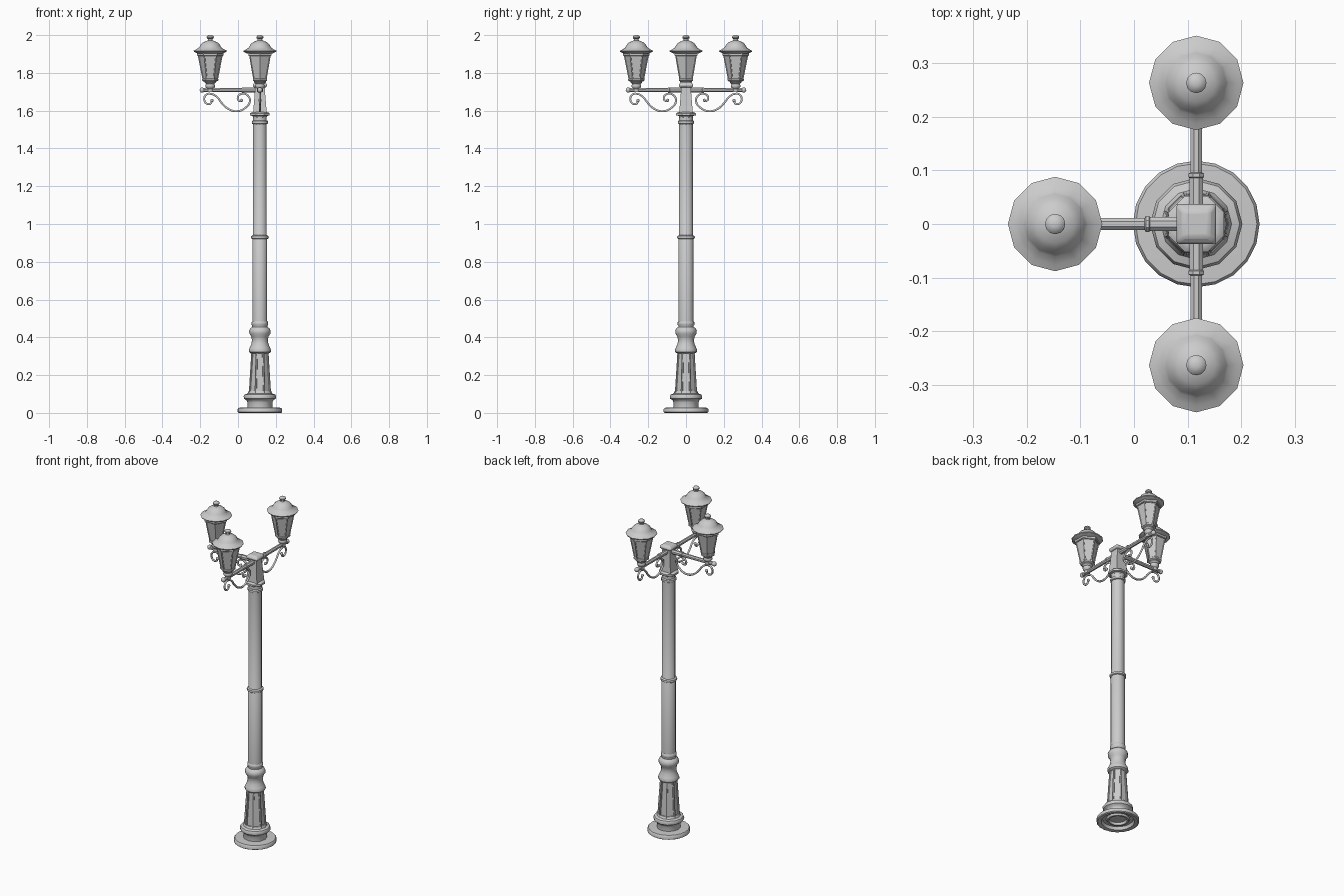
import bpy, bmesh
from math import pi, cos, sin, radians
from mathutils import Matrix, Vector

if "Cube" in bpy.data.objects:
    bpy.data.objects.remove(bpy.data.objects["Cube"])

POST = Vector((0.116, 0, 0))
REACH = 0.263


def finish(name, bm, mat, angle=40):
    bmesh.ops.recalc_face_normals(bm, faces=bm.faces)
    me = bpy.data.meshes.new(name)
    bm.to_mesh(me)
    bm.free()
    ob = bpy.data.objects.new(name, me)
    bpy.context.collection.objects.link(ob)
    ob.matrix_world = mat
    bpy.ops.object.select_all(action='DESELECT')
    ob.select_set(True)
    bpy.context.view_layer.objects.active = ob
    bpy.ops.object.shade_smooth_by_angle(angle=radians(angle))
    return ob


def lathe(name, profile, sides, mat, phase=0.0, angle=40, inset=None):
    """Turn (radius, height) points about local z; inset=(width, depth) sinks the side panels."""
    bm = bmesh.new()
    rings = []
    for r, z in profile:
        rings.append([bm.verts.new((r * cos(phase + 2 * pi * i / sides),
                                    r * sin(phase + 2 * pi * i / sides), z))
                      for i in range(sides)])
    walls = []
    for a, b in zip(rings, rings[1:]):
        for i in range(sides):
            j = (i + 1) % sides
            walls.append(bm.faces.new((a[i], a[j], b[j], b[i])))
    bm.faces.new(rings[0][::-1])
    bm.faces.new(rings[-1])
    bmesh.ops.recalc_face_normals(bm, faces=bm.faces)
    if inset:
        bmesh.ops.inset_individual(bm, faces=walls, thickness=inset[0])
        bmesh.ops.inset_individual(bm, faces=walls, thickness=0.002, depth=-inset[1])
    return finish(name, bm, mat, angle)


at_post = Matrix.Translation(POST)

# Foot plate with hollow underside
lathe("foot_plate", [(0.045, 0.04), (0.05, 0.010), (0.06, 0.010), (0.066, 0.020), (0.085, 0.020),
                     (0.092, 0.003), (0.112, 0), (0.118, 0.004), (0.118, 0.021), (0.113, 0.027),
                     (0.06, 0.029)], 20, at_post)

# Plinth moulding
lathe("plinth", [(0.066, 0.025), (0.066, 0.055), (0.071, 0.067), (0.084, 0.075), (0.086, 0.088),
                 (0.081, 0.097), (0.066, 0.102), (0.060, 0.115)], 12, at_post)

# Panelled lower shaft
lathe("fluted_shaft", [(0.064, 0.1), (0.049, 0.325)], 8, at_post, pi / 8, 25, (0.008, 0.006))

# Vase moulding above the flutes
lathe("vase_moulding", [(0.048, 0.315), (0.058, 0.323), (0.059, 0.333), (0.054, 0.345),
                        (0.045, 0.365), (0.042, 0.385), (0.046, 0.405), (0.056, 0.420),
                        (0.057, 0.435), (0.051, 0.447), (0.041, 0.455), (0.041, 0.462),
                        (0.044, 0.466), (0.044, 0.480), (0.038, 0.487)], 12, at_post)

# Main pole with its rings
lathe("pole", [(0.040, 0.45), (0.040, 0.925), (0.037, 0.93), (0.037, 1.58)], 12, at_post, pi / 12)
lathe("middle_ring", [(0.038, 0.919), (0.046, 0.924), (0.047, 0.930), (0.046, 0.936),
                      (0.037, 0.941)], 12, at_post)
lathe("upper_ring", [(0.036, 1.528), (0.043, 1.532), (0.043, 1.544), (0.037, 1.549)], 12, at_post)
lathe("capital_flange", [(0.037, 1.562), (0.042, 1.572), (0.056, 1.575), (0.056, 1.586),
                         (0.050, 1.590), (0.042, 1.592)], 8, at_post, pi / 8)

# Square tapering head and rounded cap
q = 2 ** 0.5
lathe("square_head", [(0.036 * q, 1.588), (0.027 * q, 1.70), (0.027 * q, 1.73)], 4, at_post, pi / 4)
cap = lathe("head_cap", [(0.030 * q, 1.722), (0.037 * q, 1.729), (0.037 * q, 1.741),
                         (0.024 * q, 1.752)], 4, at_post, pi / 4)
bev = cap.modifiers.new("round", 'BEVEL')
bev.width = 0.006
bev.segments = 2

# Scroll path: distance from post, height
SCROLL = [(0.254, 1.654), (0.262, 1.637), (0.283, 1.638), (0.295, 1.661), (0.284, 1.685),
          (0.258, 1.689), (0.228, 1.673), (0.200, 1.638), (0.165, 1.608), (0.122, 1.597),
          (0.080, 1.613), (0.053, 1.650), (0.064, 1.680), (0.095, 1.690), (0.117, 1.672),
          (0.110, 1.652), (0.097, 1.655)]


def scroll(name, mat):
    cu = bpy.data.curves.new(name, 'CURVE')
    cu.dimensions = '3D'
    cu.bevel_depth = 0.0058
    cu.bevel_resolution = 1
    cu.use_fill_caps = True
    cu.resolution_u = 4
    sp = cu.splines.new('BEZIER')
    sp.bezier_points.add(len(SCROLL) - 1)
    for p, (d, z) in zip(sp.bezier_points, SCROLL):
        p.co = (d, 0, z)
        p.handle_left_type = p.handle_right_type = 'AUTO'
    ob = bpy.data.objects.new(name, cu)
    bpy.context.collection.objects.link(ob)
    ob.matrix_world = mat


def ball(name, r, pos, mat):
    bm = bmesh.new()
    bmesh.ops.create_uvsphere(bm, u_segments=10, v_segments=6, radius=r)
    bmesh.ops.translate(bm, verts=bm.verts, vec=pos)
    finish(name, bm, mat, 60)


# Three arms, each with scroll and lantern
for side, turn in (("left", pi), ("back", pi / 2), ("front", -pi / 2)):
    base = at_post @ Matrix.Rotation(turn, 4, 'Z')
    along = base @ Matrix.Translation((0, 0, 1.709)) @ Matrix.Rotation(pi / 2, 4, 'Y')
    lathe(side + "_arm", [(0.014, 0.0), (0.014, 0.086), (0.016, 0.088), (0.016, 0.094),
                          (0.012, 0.096), (0.011, 0.305)], 8, along, pi / 8)
    ball(side + "_arm_end", 0.014, (0.306, 0, 1.709), base)
    scroll(side + "_scroll", base)
    ball(side + "_scroll_outer_end", 0.0085, (0.254, 0, 1.654), base)
    ball(side + "_scroll_inner_end", 0.0085, (0.097, 0, 1.655), base)

    lamp = base @ Matrix.Translation((REACH, 0, 0))
    lathe(side + "_lantern_stem", [(0.016, 1.698), (0.016, 1.716), (0.024, 1.724), (0.026, 1.733),
                                   (0.022, 1.741), (0.031, 1.750), (0.031, 1.762)], 12, lamp)
    # Six-sided glazed body between two frames
    lathe(side + "_lantern_sill", [(0.034, 1.754), (0.043, 1.759), (0.043, 1.768),
                                   (0.040, 1.771)], 6, lamp, 0, 25)
    lathe(side + "_lantern_body", [(0.041, 1.766), (0.066, 1.893)], 6, lamp, 0, 25,
          (0.005, 0.003))
    lathe(side + "_lantern_top_frame", [(0.066, 1.889), (0.070, 1.892), (0.071, 1.906)], 6,
          lamp, 0, 25)
    # Roof with wide brim, dome and finial
    lathe(side + "_lantern_roof", [(0.066, 1.902), (0.086, 1.912), (0.088, 1.917), (0.076, 1.923),
                                   (0.061, 1.933), (0.056, 1.940), (0.048, 1.953), (0.036, 1.963),
                                   (0.021, 1.969), (0.013, 1.972), (0.012, 1.979), (0.018, 1.984),
                                   (0.019, 1.991), (0.014, 1.997), (0.006, 2.0)], 12, lamp)
